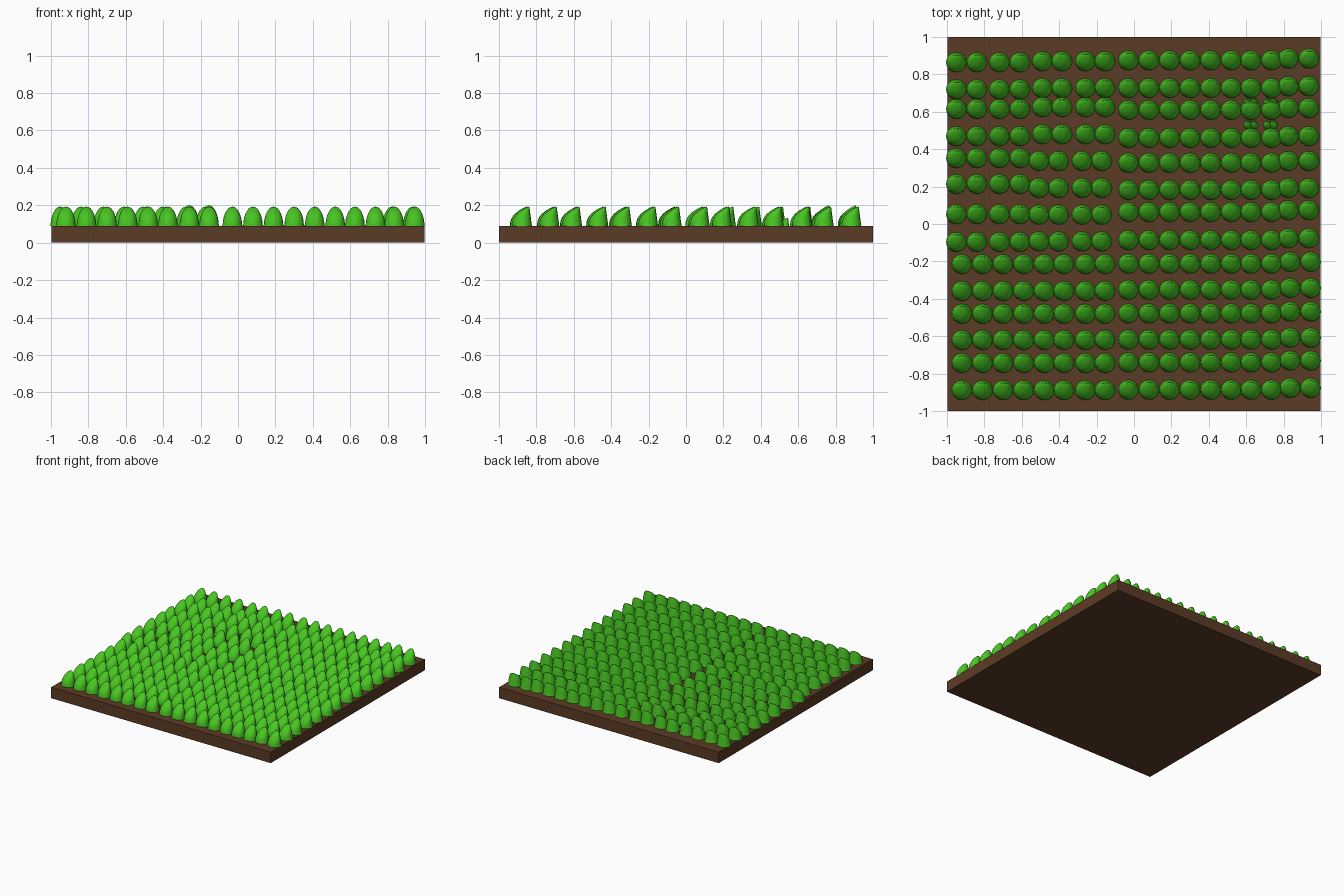
import bpy, bmesh, math

if "Cube" in bpy.data.objects:
    bpy.data.objects.remove(bpy.data.objects["Cube"])


def material(name, rgb):
    m = bpy.data.materials.new(name)
    m.diffuse_color = (*rgb, 1)
    m.use_nodes = True
    m.node_tree.nodes["Principled BSDF"].inputs["Base Color"].default_value = m.diffuse_color
    return m


green = material("grass green", (0.065, 0.56, 0.016))
brown = material("soil brown", (0.105, 0.044, 0.018))
BASE = 0.09

# soil slab
bpy.ops.mesh.primitive_cube_add(size=1, location=(0, 0, BASE / 2))
slab = bpy.context.object
slab.name = "soil_slab"
slab.scale = (1.995, 2, BASE)
bpy.ops.object.transform_apply(location=True, scale=True)
slab.data.materials.append(brown)


def add_tuft(bm, x, y, r=0.055, h=0.103, sides=16):
    """Leaning dome: curved front, near-vertical back, tip at the back."""
    rings = []
    for t in (0, 0.06, 0.25, 0.45, 0.63, 0.78, 0.9, 0.97):
        rx = 0.95 * r * math.sqrt(1 - t ** 1.9)
        if t == 0:
            rx = r
        back = r * (0.95 - 0.25 * t)
        front = r * (-0.97 + 1.6 * t ** 2.6)
        cy, ry = (back + front) / 2, (back - front) / 2
        ring = []
        for i in range(sides):
            a = 2 * math.pi * i / sides
            ring.append(bm.verts.new((x + rx * math.cos(a), y + cy + ry * math.sin(a),
                                      BASE + h * t)))
        rings.append(ring)
    tip = bm.verts.new((x, y + 0.67 * r, BASE + h))
    for lo, hi in zip(rings, rings[1:]):
        for i in range(sides):
            j = (i + 1) % sides
            bm.faces.new((lo[i], lo[j], hi[j], hi[i]))
    for i in range(sides):
        bm.faces.new((rings[-1][i], rings[-1][(i + 1) % sides], tip))


# columns: front rows, and the shifted left half of the back rows
front_cols = [-.92, -.81, -.70, -.59, -.48, -.375, -.26, -.155]
back_cols = [-.95, -.84, -.72, -.61, -.49, -.385, -.26, -.155]
right_cols = [-.03, .08, .19, .30, .41, .52, .625, .735, .825, .935]
# rows: y of left columns, middle columns, right columns
rows = [(.865, .87, .875), (.72, .727, .727), (.615, .625, .61), (.47, .48, .46),
        (.353, .337, .327), (.214, .193, .182), (.053, .05, .064), (-.096, -.093, -.086),
        (-.214, -.214, -.212), (-.358, -.358, -.352), (-.48, -.48, -.478),
        (-.62, -.62, -.618), (-.743, -.743, -.74), (-.888, -.888, -.886)]

bm = bmesh.new()
for k, (yl, ym, yr) in enumerate(rows):
    for i, x in enumerate(back_cols if k < 8 else front_cols):
        if 4 <= k < 8 and i >= 4:
            x -= 0.018
        tall = k < 2 and i >= 6
        add_tuft(bm, x, ym if i >= 4 else yl, h=0.11 if tall else 0.103)
    for i, x in enumerate(right_cols):
        shift = 0.01 if (k >= 8 and i >= 8) else 0
        add_tuft(bm, x + shift, yr + (0.01 if i >= 8 else 0))

# small sprouts between two back rows
for x in (.625, .73):
    for y in (.53, .65):
        for dx in (-.017, .017):
            add_tuft(bm, x + dx, y, r=0.023, h=0.045, sides=10)

mesh = bpy.data.meshes.new("grass_tufts")
bm.normal_update()
bm.to_mesh(mesh)
bm.free()
mesh.materials.append(green)
grass = bpy.data.objects.new("grass_tufts", mesh)
bpy.context.collection.objects.link(grass)
for o in bpy.context.selected_objects:
    o.select_set(False)
grass.select_set(True)
bpy.context.view_layer.objects.active = grass
bpy.ops.object.shade_smooth_by_angle(angle=math.radians(50))
